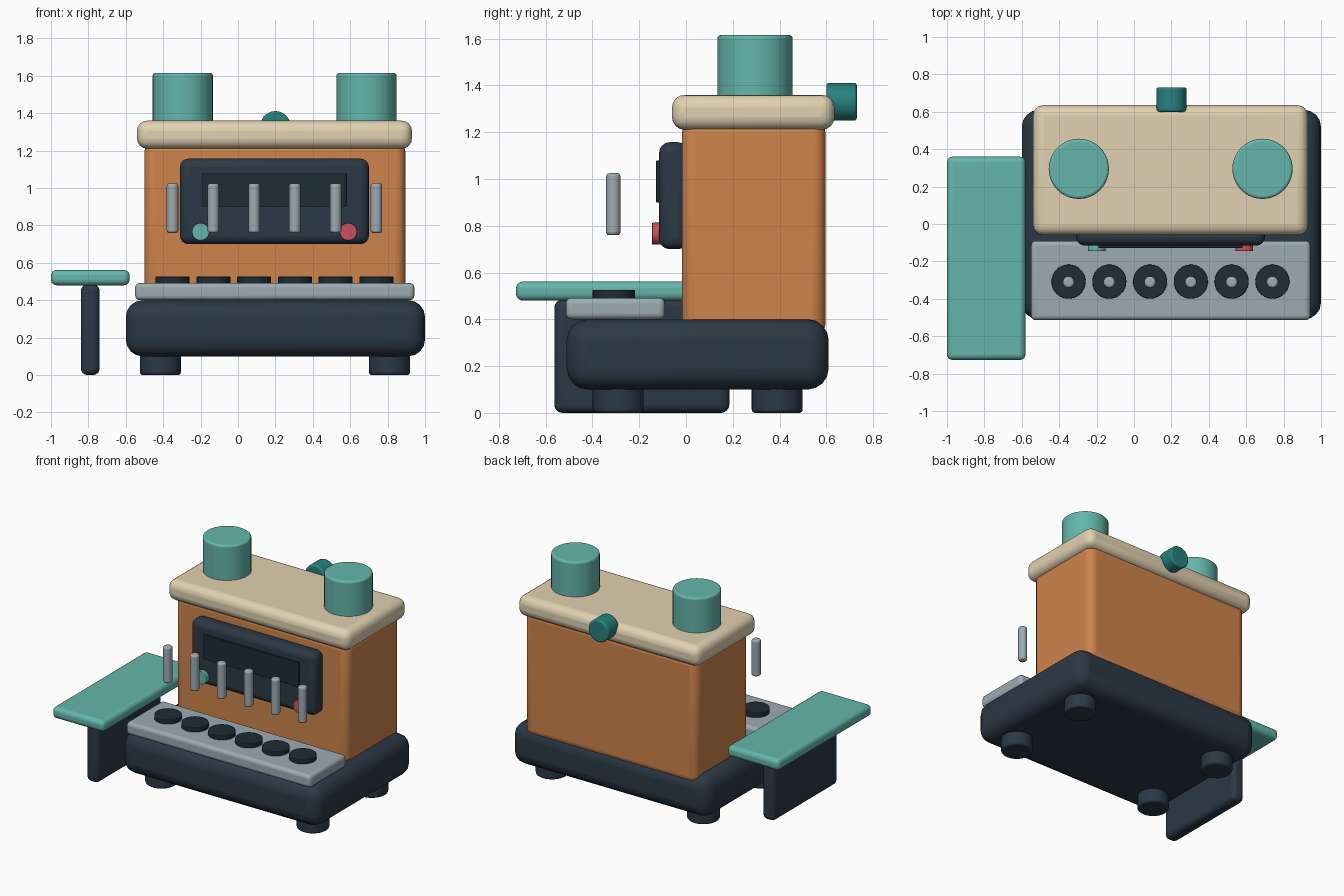
import bpy, math

if "Cube" in bpy.data.objects:
    bpy.data.objects.remove(bpy.data.objects["Cube"])

def material(name, rgb):
    m = bpy.data.materials.new(name)
    m.diffuse_color = (*rgb, 1)
    m.use_nodes = True
    m.node_tree.nodes["Principled BSDF"].inputs["Base Color"].default_value = m.diffuse_color
    return m

ORANGE = material("orange", (0.62, 0.23, 0.07))
CREAM = material("cream", (0.75, 0.64, 0.44))
NAVY = material("navy", (0.025, 0.04, 0.06))
BLACK = material("dark", (0.013, 0.025, 0.035))
TEAL = material("teal", (0.13, 0.47, 0.41))
DEEP = material("deep_teal", (0.02, 0.22, 0.21))
STEEL = material("steel", (0.34, 0.41, 0.45))
RED = material("red", (0.6, 0.08, 0.11))

def finish(ob, name, mat, bevel, segments=4):
    ob.name = name
    ob.data.materials.append(mat)
    bpy.ops.object.transform_apply(location=False, rotation=True, scale=True)
    if bevel:
        b = ob.modifiers.new("round", 'BEVEL')
        b.width, b.segments = bevel, segments
        b.limit_method, b.angle_limit = 'ANGLE', math.radians(40)
    bpy.ops.object.shade_smooth_by_angle(angle=math.radians(40))
    return ob

def box(name, mat, x, y, z, bevel):
    """Rounded box from (min, max) ranges."""
    bpy.ops.mesh.primitive_cube_add(size=1, location=[sum(r) / 2 for r in (x, y, z)])
    ob = bpy.context.object
    ob.scale = [r[1] - r[0] for r in (x, y, z)]
    return finish(ob, name, mat, bevel)

def cyl(name, mat, centre, r, length, bevel, along_y=False, sides=40):
    bpy.ops.mesh.primitive_cylinder_add(
        vertices=sides, radius=r, depth=length, location=centre,
        rotation=(math.pi / 2 if along_y else 0, 0, 0))
    return finish(bpy.context.object, name, mat, bevel)

# Base and feet
box("base", NAVY, (-0.6, 1.0), (-0.51, 0.61), (0.1, 0.4), 0.09)
for x in (-0.415, 0.81):
    for y in (-0.29, 0.39):
        cyl("foot", NAVY, (x, y, 0.075), 0.109, 0.15, 0.015)

# Body and top slab
box("body", ORANGE, (-0.5, 0.895), (-0.018, 0.597), (0.33, 1.25), 0.055)
box("top_slab", CREAM, (-0.54, 0.93), (-0.06, 0.635), (1.21, 1.36), 0.055)

# Canisters on top and rear cap
for x in (-0.295, 0.687):
    cyl("canister", TEAL, (x, 0.295, 1.475), 0.161, 0.28, 0.015)
cyl("rear_cap", DEEP, (0.2, 0.665, 1.33), 0.081, 0.13, 0.012, True)

# Front panel, screen and knobs
box("front_panel", NAVY, (-0.31, 0.7), (-0.115, 0.01), (0.7, 1.157), 0.045)
box("screen", BLACK, (-0.19, 0.58), (-0.128, -0.1), (0.9, 1.078), 0.003)
for x, mat in ((-0.2, TEAL), (0.59, RED)):
    cyl("knob", mat, (x, -0.12, 0.766), 0.047, 0.05, 0.004, True)

# Tray with burners and the rods above them
box("tray", STEEL, (-0.55, 0.943), (-0.514, -0.09), (0.4, 0.492), 0.025)
for i in range(6):
    x = -0.35 + i * 0.218
    cyl("burner", BLACK, (x, -0.308, 0.502), 0.091, 0.048, 0.005)
    cyl("rod", STEEL, (x, -0.311, 0.892), 0.031, 0.265, 0.014, sides=24)

# Side table
box("side_table_top", TEAL, (-1.0, -0.58), (-0.727, 0.36), (0.48, 0.562), 0.03)
box("side_table_leg", NAVY, (-0.84, -0.74), (-0.563, 0.185), (0.0, 0.485), 0.035)
